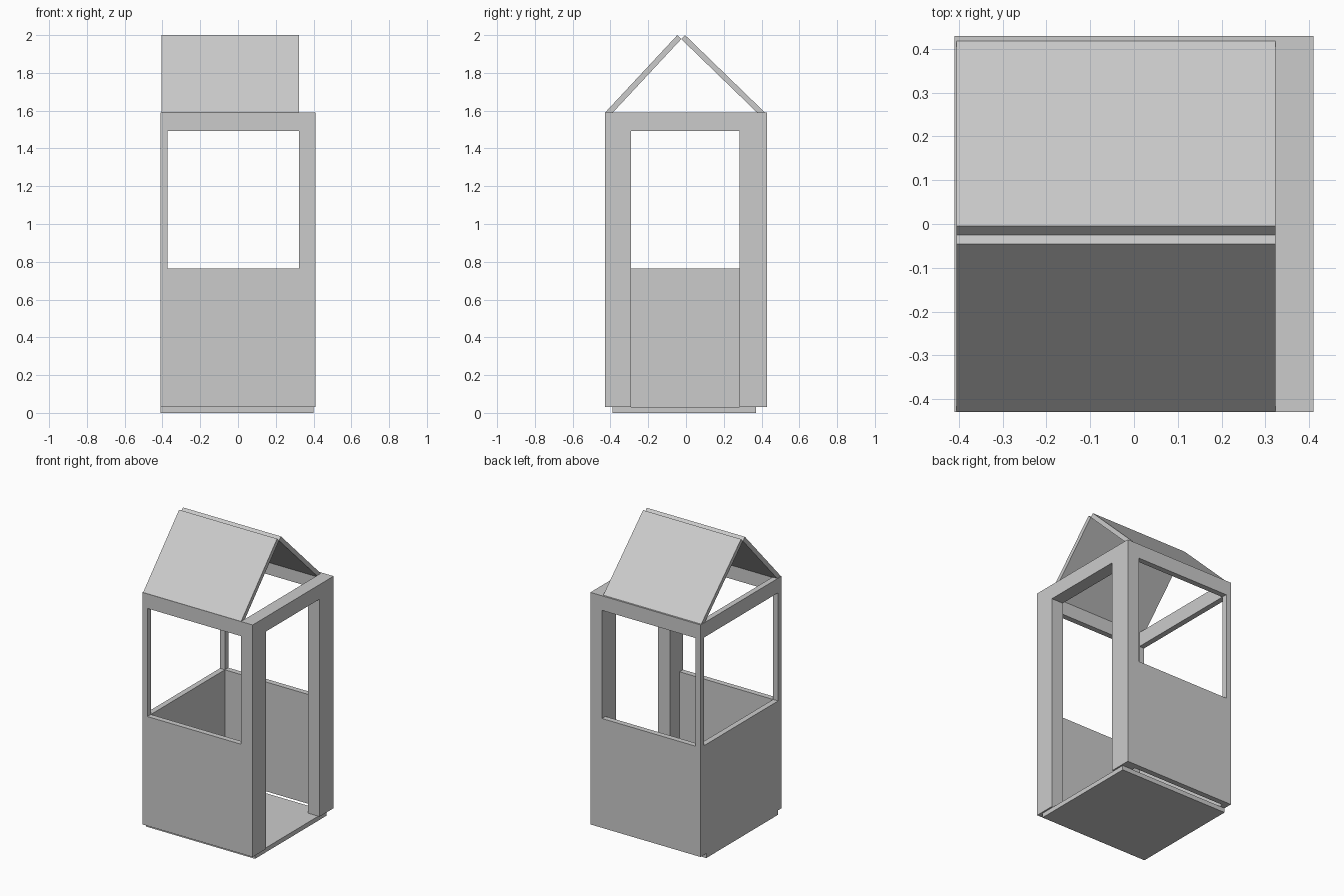
import bpy, bmesh
from mathutils import Vector

if "Cube" in bpy.data.objects:
    bpy.data.objects.remove(bpy.data.objects["Cube"])


def prism(name, profile, axis, start, end):
    """Extrude a closed 2D profile along x (profile is y,z) or y (profile is x,z)."""
    place = (lambda p, d: (d, p[0], p[1])) if axis == 'x' else (lambda p, d: (p[0], d, p[1]))
    bm = bmesh.new()
    face = bm.faces.new([bm.verts.new(place(p, start)) for p in profile])
    ext = bmesh.ops.extrude_face_region(bm, geom=[face])
    shift = Vector(place((0, 0), end - start))
    bmesh.ops.translate(bm, vec=shift,
                        verts=[v for v in ext['geom'] if isinstance(v, bmesh.types.BMVert)])
    bmesh.ops.recalc_face_normals(bm, faces=bm.faces)
    mesh = bpy.data.meshes.new(name)
    bm.to_mesh(mesh)
    bm.free()
    obj = bpy.data.objects.new(name, mesh)
    bpy.context.collection.objects.link(obj)
    return obj


def rect(a0, a1, z0, z1):
    return [(a0, z0), (a1, z0), (a1, z1), (a0, z1)]


X, Y = 0.41, 0.43            # half width and half depth
BASE, SILL, HEAD, TOP = 0.03, 0.765, 1.492, 1.59
T = 0.037                    # wall thickness
JAMB = 0.323                 # inner x of the door frame

# floor slab
prism("floor", rect(-0.39, 0.37, 0, BASE), 'x', -X, 0.40)

# front and back walls: C shape around the window, closed by the door frame
wall = [(-X, BASE), (JAMB, BASE), (JAMB, SILL), (-X + T, SILL),
        (-X + T, HEAD), (JAMB, HEAD), (JAMB, TOP), (-X, TOP)]
for name, side in (("front_wall", -1), ("back_wall", 1)):
    prism(name, wall, 'y', side * Y, side * (Y - T))

# left side: low panel and lintel between the corner posts
prism("left_panel", rect(-Y + T, Y - T, BASE, SILL), 'x', -X, -X + T)
prism("left_lintel", rect(-Y + T, Y - T, HEAD, TOP), 'x', -X, -X + T)

# right side: thick door frame
prism("door_frame", [(-Y, BASE), (-0.29, BASE), (-0.29, HEAD), (0.282, HEAD),
                     (0.282, BASE), (Y, BASE), (Y, TOP), (-Y, TOP)], 'x', JAMB, X)

# roof: two leaning slabs meeting at their inner top edges
inner = Vector((-0.025, 1.979))
for name, eave, ridge in (("front_roof", (-0.43, 1.588), (-0.046, 2.0)),
                          ("back_roof", (0.42, 1.588), (-0.005, 2.0))):
    eave, ridge = Vector(eave), Vector(ridge)
    prism(name, [eave, ridge, inner, eave + inner - ridge], 'x', -0.406, JAMB)
